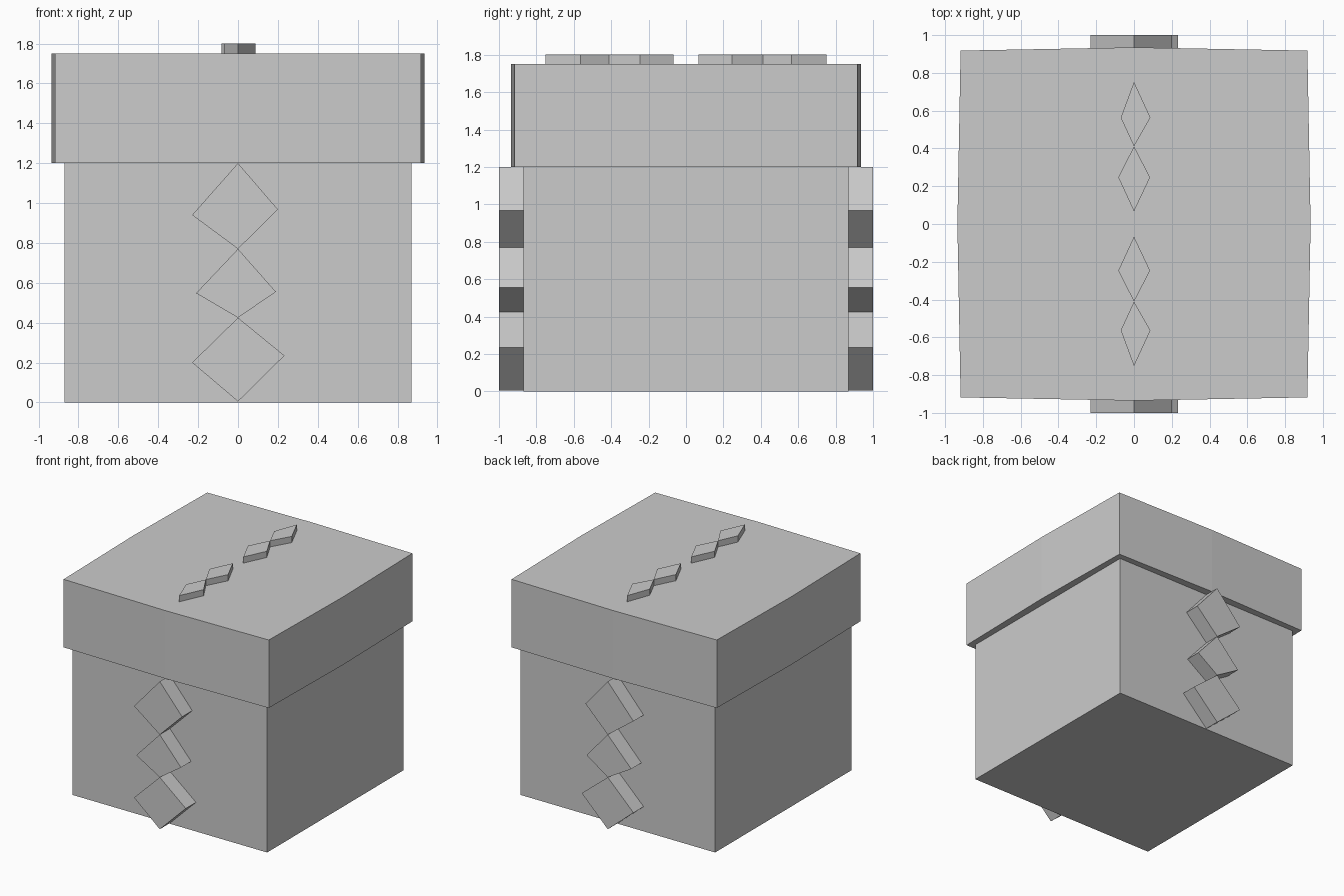
import bpy, bmesh
from mathutils import Vector

if "Cube" in bpy.data.objects:
    bpy.data.objects.remove(bpy.data.objects["Cube"])


def prism(name, outlines, direction):
    """Extrude one or more closed 3D outlines along a direction into one solid object."""
    bm = bmesh.new()
    for pts in outlines:
        face = bm.faces.new([bm.verts.new(p) for p in pts])
        ext = bmesh.ops.extrude_face_region(bm, geom=[face], use_keep_orig=True)
        moved = [g for g in ext["geom"] if isinstance(g, bmesh.types.BMVert)]
        bmesh.ops.translate(bm, verts=moved, vec=Vector(direction))
    bmesh.ops.recalc_face_normals(bm, faces=bm.faces)
    mesh = bpy.data.meshes.new(name)
    bm.to_mesh(mesh)
    bm.free()
    obj = bpy.data.objects.new(name, mesh)
    bpy.context.collection.objects.link(obj)
    return obj


# Box body
B = 0.87
prism("box_body", [[(-B, -B, 0), (B, -B, 0), (B, B, 0), (-B, B, 0)]], (0, 0, 1.2))

# Lid with slightly bowed sides
C, M = 0.918, 0.935
lid = [(-C, -C), (0, -M), (C, -C), (M, 0), (C, C), (0, M), (-C, C), (-M, 0)]
prism("lid", [[(x, y, 1.2) for x, y in lid]], (0, 0, 0.55))

# Diamond chains on front and back: bottom, right corner, top, left corner (x, z)
chain = [
    [(0, 0.005), (0.233, 0.235), (0, 0.425), (-0.23, 0.20)],
    [(0, 0.425), (0.19, 0.555), (0, 0.77), (-0.21, 0.548)],
    [(0, 0.77), (0.20, 0.968), (0, 1.2), (-0.23, 0.94)],
]
for name, s in (("front_diamonds", -1), ("back_diamonds", 1)):
    prism(name, [[(x, s * B, z) for x, z in d] for d in chain], (0, s * 0.13, 0))

# Two pairs of small diamonds on the lid
pair = [
    [(0, 0.067), (0.085, 0.247), (0, 0.411), (-0.083, 0.247)],
    [(0, 0.411), (0.087, 0.563), (0, 0.752), (-0.07, 0.563)],
]
for name, s in (("lid_diamonds_front", -1), ("lid_diamonds_back", 1)):
    prism(name, [[(x, s * y, 1.75) for x, y in d] for d in pair], (0, 0, 0.05))
